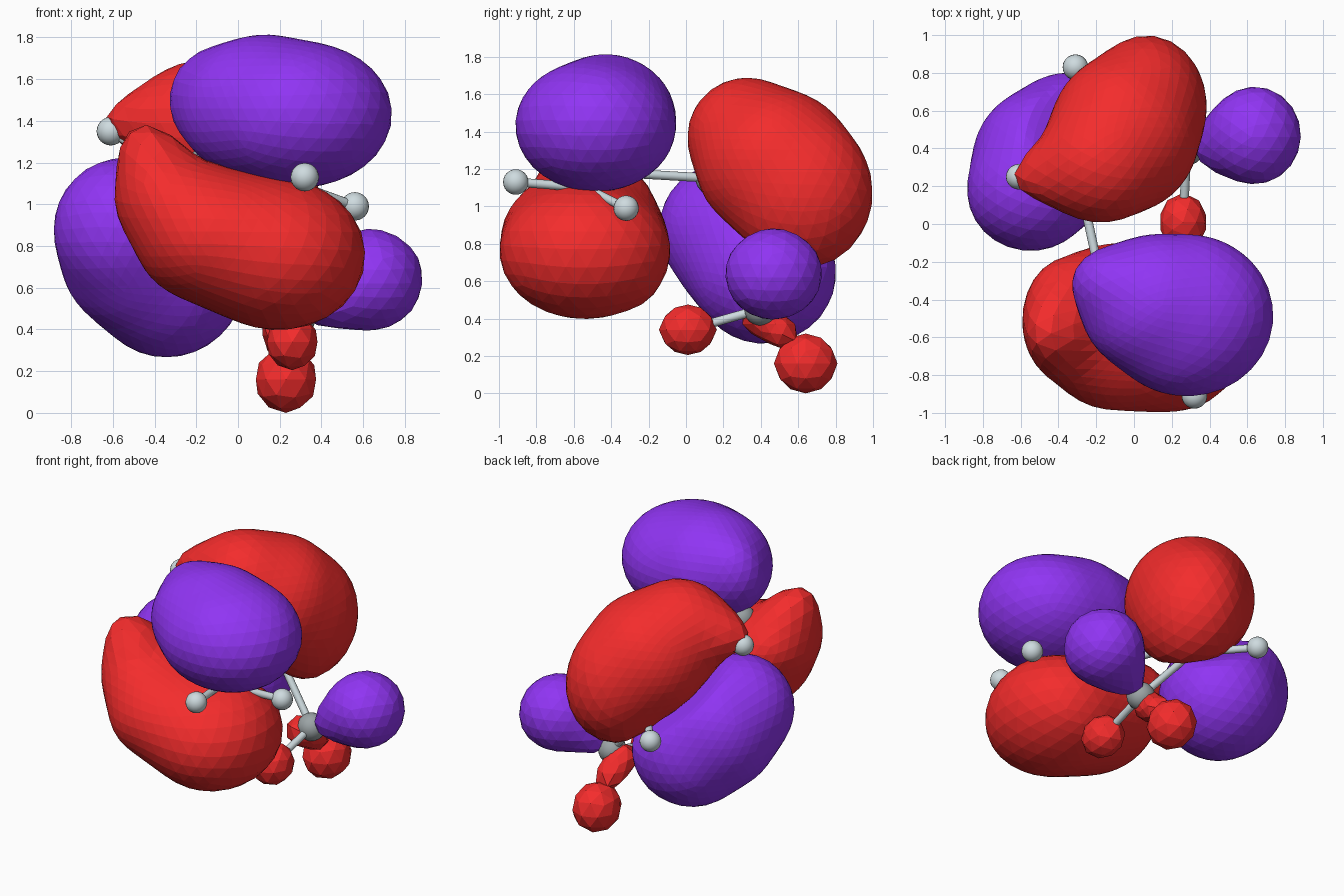
import bpy, bmesh
from mathutils import Vector

if "Cube" in bpy.data.objects:
    bpy.data.objects.remove(bpy.data.objects["Cube"])


def material(name, rgb):
    m = bpy.data.materials.new(name)
    m.diffuse_color = (*rgb, 1)
    m.use_nodes = True
    m.node_tree.nodes["Principled BSDF"].inputs["Base Color"].default_value = m.diffuse_color
    return m


RED = material("red_phase", (0.90, 0.025, 0.025))
PURPLE = material("purple_phase", (0.28, 0.035, 0.90))
PALE = material("pale_grey", (0.62, 0.71, 0.74))
GREY = material("carbon_grey", (0.33, 0.37, 0.38))


def finish(name, bm, mat=None, smooth=False):
    me = bpy.data.meshes.new(name)
    bm.to_mesh(me)
    bm.free()
    for p in me.polygons:
        p.use_smooth = smooth
    if mat:
        me.materials.append(mat)
    ob = bpy.data.objects.new(name, me)
    bpy.context.collection.objects.link(ob)
    return ob


def ray_exit(origin, d, c, r):
    """Distance at which a ray leaves an ellipsoid, or 0 when it misses."""
    o = Vector([(origin[i] - c[i]) / r[i] for i in range(3)])
    k = Vector([d[i] / r[i] for i in range(3)])
    a, b, q = k.dot(k), o.dot(k), o.dot(o) - 1
    disc = b * b - a * q
    return (-b + disc ** 0.5) / a if disc > 0 else 0


def lobe(name, mat, origin, stations, detail=4, plane=None):
    """Skin wrapped over ellipsoids blended along a path of (centre, radii)."""
    origin = Vector(origin)
    sts = [(Vector(c), Vector(r)) for c, r in stations]
    chain = [sts[0]]
    for (c0, r0), (c1, r1) in zip(sts, sts[1:]):
        chain += [(c0.lerp(c1, i / 12), r0.lerp(r1, i / 12)) for i in range(1, 13)]
    bm = bmesh.new()
    bmesh.ops.create_icosphere(bm, subdivisions=detail, radius=1)
    for v in bm.verts:
        d = v.co.normalized()
        v.co = origin + d * max(ray_exit(origin, d, c, r) for c, r in chain)
        if plane:  # keep clear of the nodal plane
            p, n = Vector(plane[0]), Vector(plane[1]).normalized()
            gap = (v.co - p).dot(n)
            if gap < 0.02:
                v.co += n * (0.02 - gap)
    if detail > 2:
        for _ in range(2):
            bmesh.ops.smooth_vert(bm, verts=bm.verts, factor=0.4,
                                  use_axis_x=True, use_axis_y=True, use_axis_z=True)
    return finish(name, bm, mat)


# Carbon and hydrogen positions
C = [(0.26, -0.54, 1.10), (-0.16, -0.37, 1.18), (-0.27, 0.14, 1.15),
     (-0.05, 0.50, 0.84), (0.28, 0.40, 0.45)]
H = [(0.32, -0.91, 1.13), (0.56, -0.32, 0.99), (-0.42, -0.58, 1.28),
     (-0.61, 0.25, 1.35), (-0.31, 0.83, 0.83),
     (0.23, 0.64, 0.15), (0.26, 0.01, 0.34), (0.62, 0.47, 0.62)]
HOST = [0, 0, 1, 2, 3, 4, 4, 4]

for label, pts, rad, mat in (("carbon", C, 0.09, GREY), ("hydrogen", H, 0.068, PALE)):
    for i, p in enumerate(pts):
        bm = bmesh.new()
        bmesh.ops.create_uvsphere(bm, u_segments=20, v_segments=12, radius=rad)
        bmesh.ops.translate(bm, verts=bm.verts, vec=p)
        finish(f"{label}_atom_{i + 1}", bm, mat, smooth=True)

# Bonds
pairs = list(zip(C, C[1:])) + [(C[k], h) for k, h in zip(HOST, H)]
for i, (a, b) in enumerate(pairs):
    a, b = Vector(a), Vector(b)
    bm = bmesh.new()
    bmesh.ops.create_cone(bm, segments=12, radius1=0.024, radius2=0.024,
                          depth=(b - a).length)
    ob = finish(f"bond_{i + 1}", bm, PALE, smooth=True)
    ob.rotation_mode = 'QUATERNION'
    ob.rotation_quaternion = (b - a).to_track_quat('Z', 'Y')
    ob.location = (a + b) / 2

# Front pair of orbital lobes
lobe("front_upper_lobe", PURPLE, (0.15, -0.43, 1.46), [
    ((0.285, -0.485, 1.43), (0.465, 0.435, 0.355)),
    ((0.13, -0.43, 1.46), (0.42, 0.38, 0.355)),
    ((-0.09, -0.32, 1.50), (0.25, 0.21, 0.26))])
lobe("front_lower_lobe", RED, (-0.08, -0.53, 0.87), [
    ((0.20, -0.30, 0.66), (0.30, 0.18, 0.21)),
    ((0.20, -0.54, 0.755), (0.425, 0.465, 0.365)),
    ((-0.12, -0.545, 0.85), (0.38, 0.445, 0.33)),
    ((-0.35, -0.51, 1.02), (0.25, 0.34, 0.24)),
    ((-0.44, -0.57, 1.29), (0.14, 0.16, 0.13))])

# Back pair of orbital lobes
node = ((-0.05, 0.50, 0.82), (0.49, 0.41, 0.77))
lobe("back_upper_lobe", RED, (-0.07, 0.46, 1.25), [
    ((0.07, 0.62, 1.07), (0.32, 0.39, 0.42)),
    ((-0.05, 0.48, 1.22), (0.40, 0.425, 0.41)),
    ((-0.18, 0.32, 1.37), (0.34, 0.32, 0.325)),
    ((-0.36, 0.28, 1.41), (0.22, 0.21, 0.19)),
    ((-0.60, 0.25, 1.38), (0.09, 0.09, 0.09))],
    plane=((-0.05, 0.50, 0.77), node[1]))
lobe("back_lower_lobe", PURPLE, (-0.44, 0.31, 0.75), [
    ((-0.55, 0.18, 0.88), (0.34, 0.33, 0.35)),
    ((-0.47, 0.33, 0.78), (0.39, 0.40, 0.41)),
    ((-0.34, 0.42, 0.645), (0.38, 0.39, 0.385))],
    plane=(node[0], [-n for n in node[1]]))

# Small lobes around the end group
lobe("end_side_lobe", PURPLE, (0.62, 0.46, 0.62), [
    ((0.64, 0.47, 0.64), (0.255, 0.27, 0.25)),
    ((0.48, 0.43, 0.55), (0.17, 0.18, 0.15)),
    ((0.35, 0.41, 0.47), (0.08, 0.10, 0.08))], detail=3)
lobe("end_bottom_lobe", RED, (0.23, 0.64, 0.16), [
    ((0.23, 0.64, 0.16), (0.15, 0.17, 0.16))], detail=2)
lobe("end_front_lobe", RED, (0.26, 0.01, 0.34), [
    ((0.26, 0.01, 0.34), (0.125, 0.155, 0.135))], detail=2)
lobe("end_neck_lobe", RED, (0.23, 0.45, 0.37), [
    ((0.21, 0.39, 0.41), (0.10, 0.10, 0.10)),
    ((0.23, 0.53, 0.31), (0.09, 0.08, 0.08))], detail=2)
